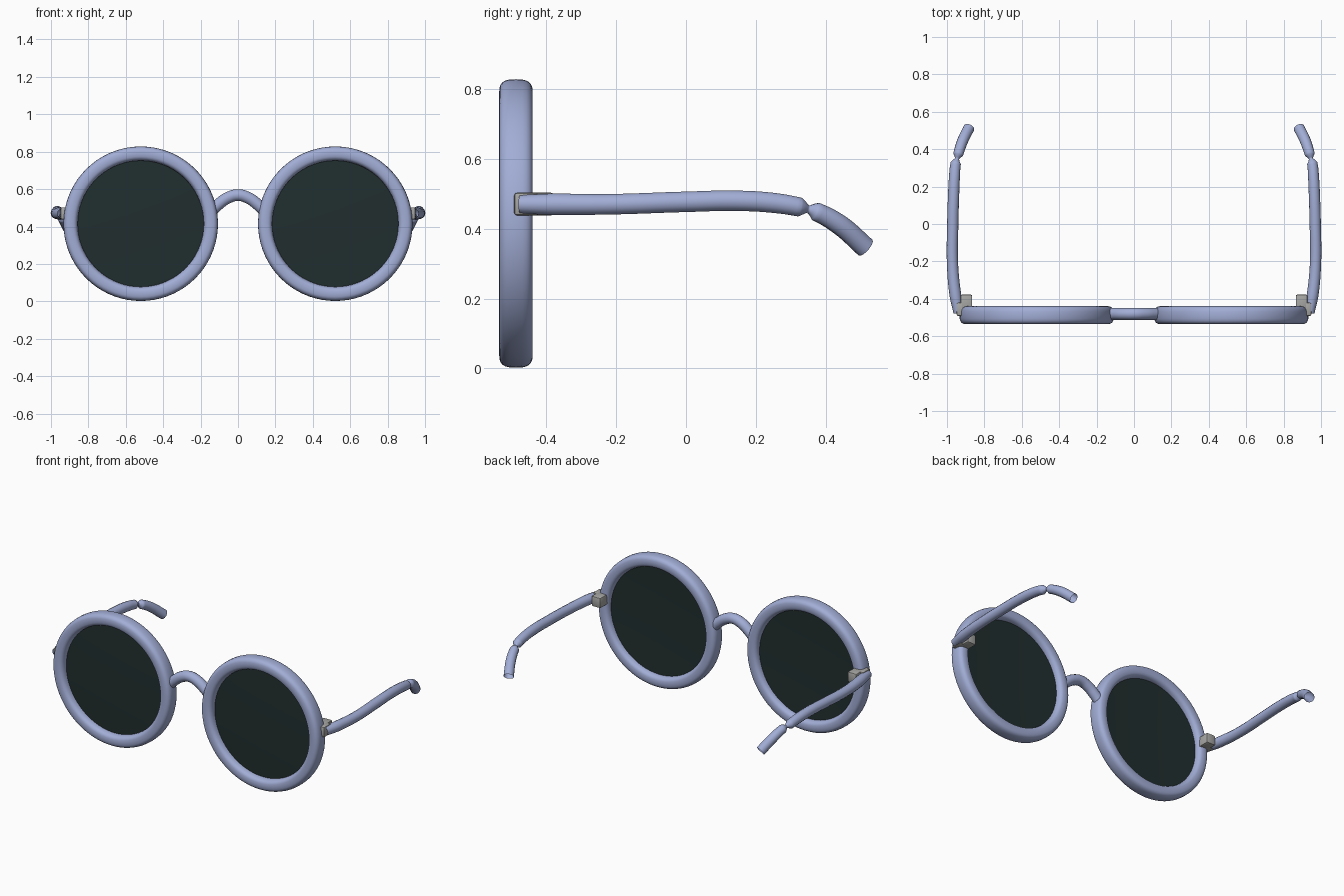
import bpy, bmesh, math
from mathutils import Matrix, Vector

if "Cube" in bpy.data.objects:
    bpy.data.objects.remove(bpy.data.objects["Cube"])


def material(name, rgb):
    m = bpy.data.materials.new(name)
    m.use_nodes = True
    m.diffuse_color = (*rgb, 1)
    m.node_tree.nodes["Principled BSDF"].inputs["Base Color"].default_value = (*rgb, 1)
    return m


FRAME = material("periwinkle frame", (0.36, 0.42, 0.67))
LENS = material("dark green lens", (0.015, 0.027, 0.027))
METAL = material("grey hinge", (0.38, 0.38, 0.37))

RIM_X, RIM_Y, RIM_Z = 0.52, -0.487, 0.415
RIM_OUT, RIM_IN, RIM_HALF = 0.413, 0.337, 0.048


def finish(name, bm, mat, angle):
    mesh = bpy.data.meshes.new(name)
    bmesh.ops.recalc_face_normals(bm, faces=bm.faces)
    bm.to_mesh(mesh)
    bm.free()
    mesh.materials.append(mat)
    ob = bpy.data.objects.new(name, mesh)
    bpy.context.collection.objects.link(ob)
    bpy.ops.object.select_all(action="DESELECT")
    ob.select_set(True)
    bpy.context.view_layer.objects.active = ob
    bpy.ops.object.shade_smooth_by_angle(angle=math.radians(angle))
    return ob


def lathe(name, profile, closed, centre, mat, steps=72):
    """Spin a (radius, depth) profile about the y axis."""
    bm = bmesh.new()
    vs = [bm.verts.new((r, y, 0)) for r, y in profile]
    pairs = list(zip(vs, vs[1:])) + ([(vs[-1], vs[0])] if closed else [])
    edges = [bm.edges.new(p) for p in pairs]
    bmesh.ops.spin(bm, geom=vs + edges, cent=(0, 0, 0), axis=(0, 1, 0),
                   angle=math.tau, steps=steps)
    bmesh.ops.remove_doubles(bm, verts=bm.verts, dist=0.0002)
    bmesh.ops.translate(bm, verts=bm.verts, vec=centre)
    return finish(name, bm, mat, 50)


def tube(name, points, radius, mat):
    """Open-ended tube through (x, y, z, radius factor) points."""
    cu = bpy.data.curves.new(name, "CURVE")
    cu.dimensions = "3D"
    cu.bevel_depth = radius
    cu.bevel_resolution = 5
    cu.resolution_u = 8
    sp = cu.splines.new("BEZIER")
    sp.bezier_points.add(len(points) - 1)
    for bp, (x, y, z, r) in zip(sp.bezier_points, points):
        bp.co = (x, y, z)
        bp.radius = r
        bp.handle_left_type = bp.handle_right_type = "AUTO"
    cu.materials.append(mat)
    ob = bpy.data.objects.new(name, cu)
    bpy.context.collection.objects.link(ob)
    return ob


def box(name, lo, hi, mat):
    bm = bmesh.new()
    lo, hi = Vector(lo), Vector(hi)
    bmesh.ops.create_cube(bm, size=1, matrix=Matrix.Translation((lo + hi) / 2)
                          @ Matrix.Diagonal((*(hi - lo), 1)))
    bmesh.ops.bevel(bm, geom=bm.edges[:], offset=0.008, segments=2,
                    profile=0.5, affect="EDGES")
    return finish(name, bm, mat, 40)


# Rounded rim section: a superellipse between the inner and outer radii
mid, half = (RIM_OUT + RIM_IN) / 2, (RIM_OUT - RIM_IN) / 2
rim_profile = []
for i in range(24):
    c, s = math.cos(math.tau * i / 24), math.sin(math.tau * i / 24)
    rim_profile.append((mid + half * math.copysign(abs(c) ** 0.7, c),
                        RIM_HALF * math.copysign(abs(s) ** 0.7, s)))

# Slightly domed lens section, front and back
lens_front = [(0.345 * t / 6, -0.006 - 0.008 * (1 - (t / 6) ** 2)) for t in range(7)]
lens_profile = lens_front + [(r, y + 0.018) for r, y in reversed(lens_front)]

temple_path = [(0.938, -0.475, 0.47, 0.9), (0.955, -0.38, 0.47, 1.05),
               (0.970, -0.22, 0.47, 1), (0.969, 0.0, 0.477, 1),
               (0.965, 0.14, 0.48, 1), (0.960, 0.25, 0.474, 0.98),
               (0.953, 0.325, 0.462, 0.93), (0.946, 0.35, 0.456, 0.35),
               (0.940, 0.372, 0.449, 0.9), (0.918, 0.44, 0.411, 0.98),
               (0.882, 0.514, 0.346, 1)]

for side, s in (("left", 1), ("right", -1)):
    centre = (s * RIM_X, RIM_Y, RIM_Z)
    lathe(side + "_rim", rim_profile, True, centre, FRAME)
    lathe(side + "_lens", lens_profile, False, centre, LENS)

    # Side arm with a pinched joint before the ear tip
    tube(side + "_temple", [(s * x, y, z, r) for x, y, z, r in temple_path], 0.03, FRAME)

    # Hinge: block behind the rim plus a plate wrapping to the arm
    for part, x0, x1, y0, y1 in (("block", 0.865, 0.928, -0.47, -0.378),
                                 ("plate", 0.90, 0.948, -0.492, -0.42)):
        xs = sorted((s * x0, s * x1))
        box(f"{side}_hinge_{part}", (xs[0], y0, 0.438), (xs[1], y1, 0.503), METAL)

# Arched nose bridge
tube("bridge", [(-0.15, -0.48, 0.475, 1), (-0.105, -0.48, 0.518, 1),
                (-0.055, -0.48, 0.553, 1), (0, -0.48, 0.568, 1),
                (0.055, -0.48, 0.553, 1), (0.105, -0.48, 0.518, 1),
                (0.15, -0.48, 0.475, 1)], 0.032, FRAME)
